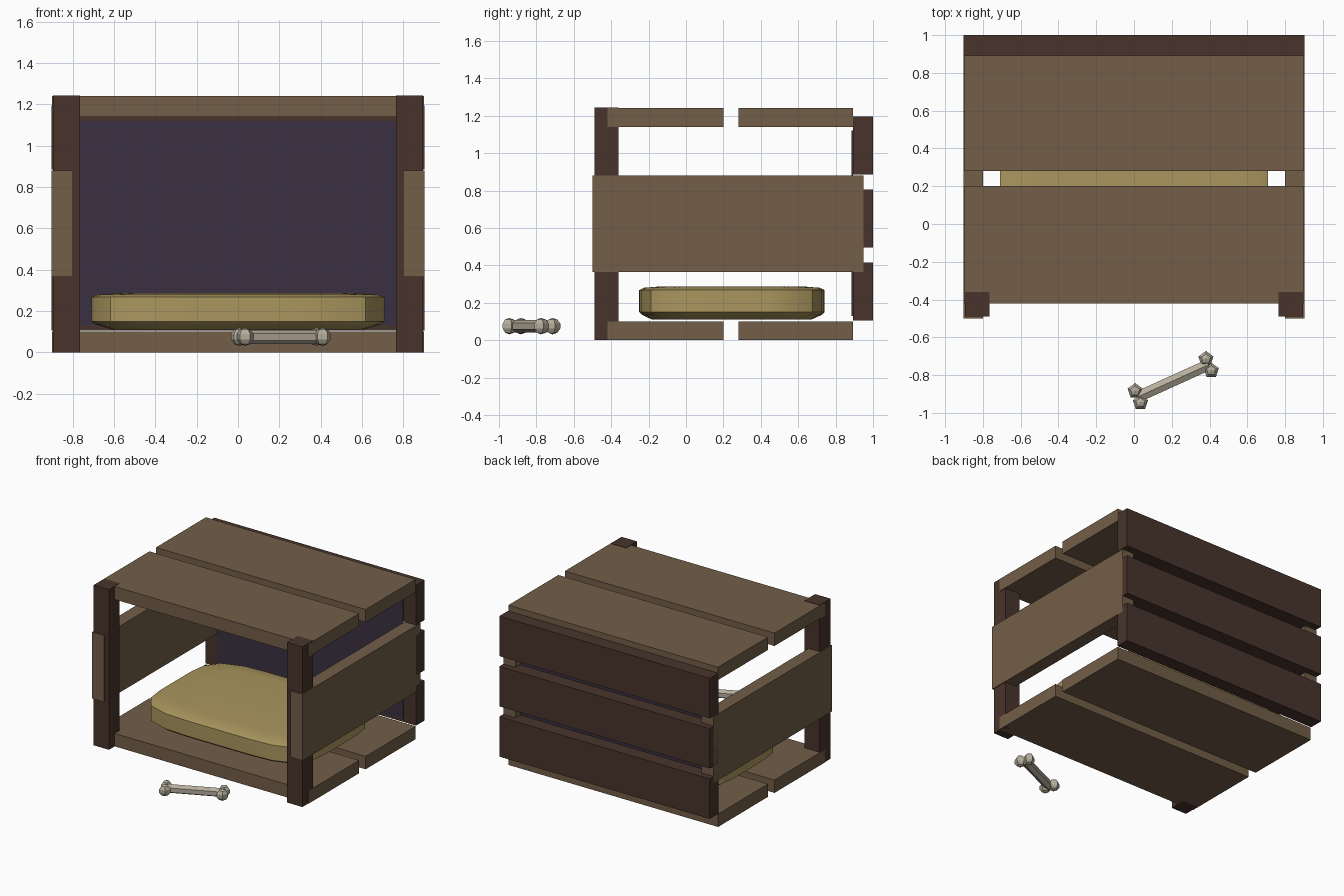
import bpy, bmesh, math
from mathutils import Vector

cube = bpy.data.objects.get("Cube")
if cube:
    bpy.data.objects.remove(cube, do_unlink=True)


def material(name, r, g, b):
    m = bpy.data.materials.new(name)
    m.use_nodes = True
    m.diffuse_color = (r, g, b, 1)
    m.node_tree.nodes["Principled BSDF"].inputs["Base Color"].default_value = (r, g, b, 1)
    return m


plank_wood = material("light brown wood", 0.171, 0.112, 0.064)
dark_wood = material("dark brown wood", 0.065, 0.034, 0.025)
cloth = material("dark purple cloth", 0.042, 0.030, 0.052)
straw = material("straw yellow", 0.402, 0.305, 0.112)
bone_white = material("bone white", 0.46, 0.42, 0.33)


def finish(bm, name, mat):
    bmesh.ops.recalc_face_normals(bm, faces=bm.faces)
    mesh = bpy.data.meshes.new(name)
    bm.to_mesh(mesh)
    bm.free()
    mesh.materials.append(mat)
    obj = bpy.data.objects.new(name, mesh)
    bpy.context.collection.objects.link(obj)
    return obj


def box(name, mat, x, y, z):
    bm = bmesh.new()
    bmesh.ops.create_cube(bm, size=1)
    for v in bm.verts:
        for i, (lo, hi) in enumerate((x, y, z)):
            v.co[i] = lo if v.co[i] < 0 else hi
    return finish(bm, name, mat)


# Floor and roof planks, split by a gap
for level, z in (("floor", (0, 0.10)), ("roof", (1.14, 1.24))):
    box(level + "_plank_front", plank_wood, (-0.9, 0.9), (-0.42, 0.20), z)
    box(level + "_plank_back", plank_wood, (-0.9, 0.9), (0.28, 0.892), z)

# Front posts and side planks
for side, s in (("left", 1), ("right", -1)):
    box("front_post_" + side, dark_wood, sorted((s * 0.765, s * 0.896)), (-0.49, -0.36), (0, 1.243))
    box("side_plank_" + side, plank_wood, sorted((s * 0.80, s * 0.903)), (-0.5, 0.95), (0.365, 0.88))

# Back slats
for name, z in (("lower", (0.105, 0.415)), ("middle", (0.495, 0.805)), ("upper", (0.885, 1.195))):
    box("back_slat_" + name, dark_wood, (-0.903, 0.903), (0.893, 1.0), z)

# Cloth lining inside the back
box("back_lining", cloth, (-0.795, 0.795), (0.886, 0.892), (0.13, 1.12))

# Cushion: stacked rounded-rectangle rings
bm = bmesh.new()
sides = 32
rings = []
for scale, z in ((0.86, 0.11), (0.97, 0.135), (1.0, 0.15), (1.0, 0.268), (0.95, 0.28), (0.75, 0.288)):
    ring = []
    for i in range(sides):
        a = math.tau * i / sides
        c, s = math.cos(a), math.sin(a)
        r = scale / (abs(c) ** 5 + abs(s) ** 5) ** 0.2
        ring.append(bm.verts.new((0.71 * r * c, 0.245 + 0.495 * r * s, z)))
    rings.append(ring)
for a, b in zip(rings, rings[1:]):
    for i in range(sides):
        j = (i + 1) % sides
        bm.faces.new((a[i], a[j], b[j], b[i]))
bm.faces.new(rings[0])
bm.faces.new(rings[-1])
cushion = finish(bm, "cushion", straw)
bpy.ops.object.select_all(action="DESELECT")
cushion.select_set(True)
bpy.context.view_layer.objects.active = cushion
bpy.ops.object.shade_smooth_by_angle(angle=math.radians(35))

# Bone: six-sided shaft with two knobs at each end
start, end = Vector((0.02, -0.915, 0.075)), Vector((0.395, -0.745, 0.075))
axis = end - start
across = Vector((-axis.y, axis.x, 0)).normalized()
bm = bmesh.new()
shaft = bmesh.ops.create_cone(bm, cap_ends=True, segments=6, radius1=0.034,
                              radius2=0.034, depth=axis.length)["verts"]
turn = axis.to_track_quat("Z", "Y")
for v in shaft:
    v.co = turn @ v.co + (start + end) / 2
finish(bm, "bone_shaft", bone_white)
for name, centre in (("front", start), ("back", end)):
    for n, s in enumerate((-1, 1)):
        bm = bmesh.new()
        knob = bmesh.ops.create_uvsphere(bm, u_segments=5, v_segments=5, radius=0.044)["verts"]
        bmesh.ops.translate(bm, verts=knob, vec=centre + across * 0.034 * s)
        finish(bm, f"bone_knob_{name}_{n + 1}", bone_white)
